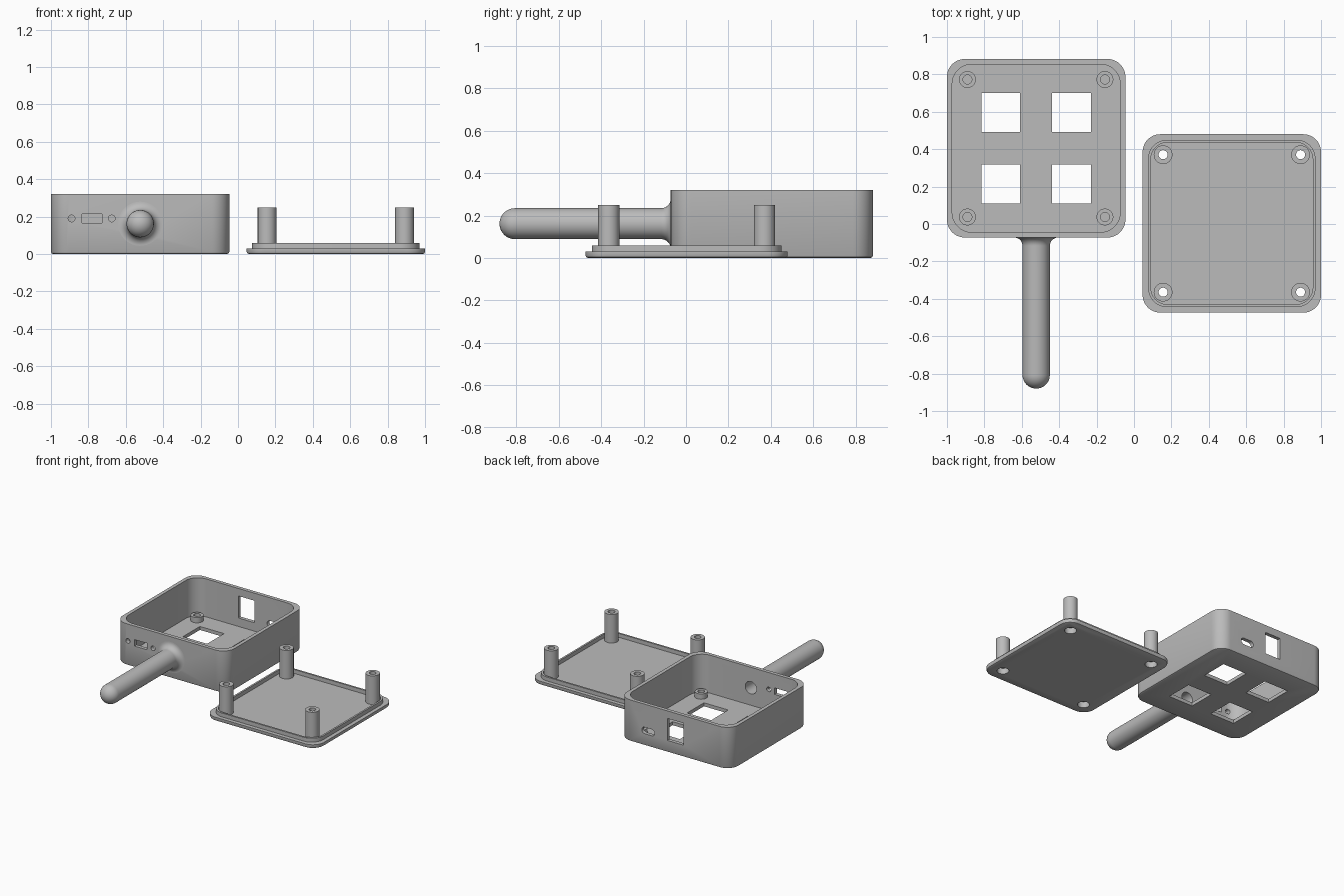
import bpy, bmesh, math
from mathutils import Matrix, Vector

if "Cube" in bpy.data.objects:
    bpy.data.objects.remove(bpy.data.objects["Cube"])

grey = bpy.data.materials.new("plain grey")
grey.diffuse_color = (0.5, 0.5, 0.5, 1)
grey.use_nodes = True
grey.node_tree.nodes["Principled BSDF"].inputs["Base Color"].default_value = grey.diffuse_color


def finish(name, bm, matrix=None, smooth=True):
    if matrix:
        bm.transform(matrix)
    bmesh.ops.remove_doubles(bm, verts=bm.verts, dist=1e-5)
    bmesh.ops.recalc_face_normals(bm, faces=bm.faces)
    me = bpy.data.meshes.new(name)
    bm.to_mesh(me)
    bm.free()
    me.materials.append(grey)
    ob = bpy.data.objects.new(name, me)
    bpy.context.collection.objects.link(ob)
    if smooth:
        shade(ob)
    return ob


def shade(ob):
    bpy.ops.object.select_all(action='DESELECT')
    ob.select_set(True)
    bpy.context.view_layer.objects.active = ob
    bpy.ops.object.shade_smooth_by_angle(angle=math.radians(30))


def bridge(bm, a, b):
    n = len(a)
    for i in range(n):
        bm.faces.new((a[i], a[(i + 1) % n], b[(i + 1) % n], b[i]))


def rounded_loft(name, rings, centre):
    """Stack of rounded squares (half size, corner radius, z), capped at both ends."""
    bm = bmesh.new()
    loops = []
    for half, r, z in rings:
        loop = []
        for q in range(4):
            mid = q * math.pi / 2 + math.pi / 4
            sx, sy = math.copysign(1, math.cos(mid)), math.copysign(1, math.sin(mid))
            for k in range(13):
                t = q * math.pi / 2 + k * math.pi / 24
                loop.append(bm.verts.new((sx * (half - r) + r * math.cos(t),
                                          sy * (half - r) + r * math.sin(t), z)))
        loops.append(loop)
    for a, b in zip(loops, loops[1:]):
        bridge(bm, a, b)
    bm.faces.new(loops[0])
    bm.faces.new(loops[-1])
    return finish(name, bm, Matrix.Translation((*centre, 0)), False)


def lathe(name, profile, matrix, closed=True, seg=40):
    """Revolve (radius, height) points round z."""
    bm = bmesh.new()
    vs = [bm.verts.new((r, 0, h)) for r, h in profile]
    pairs = list(zip(vs, vs[1:])) + ([(vs[-1], vs[0])] if closed else [])
    edges = [bm.edges.new(p) for p in pairs]
    bmesh.ops.spin(bm, geom=vs + edges, cent=(0, 0, 0), axis=(0, 0, 1),
                   angle=2 * math.pi, steps=seg)
    return finish(name, bm, matrix)


def add_box(bm, centre, size):
    m = Matrix.Translation(centre) @ Matrix.Diagonal((*size, 1))
    bmesh.ops.create_cube(bm, size=1, matrix=m)


def add_cylinder(bm, centre, r, depth, along_y=False):
    m = Matrix.Translation(centre)
    if along_y:
        m = m @ Matrix.Rotation(math.pi / 2, 4, 'X')
    bmesh.ops.create_cone(bm, cap_ends=True, segments=32, radius1=r, radius2=r,
                          depth=depth, matrix=m)


def cut(ob, bm):
    cutter = finish("cutter", bm, smooth=False)
    cutter.hide_render = True
    mod = ob.modifiers.new("openings", 'BOOLEAN')
    mod.operation, mod.solver, mod.object = 'DIFFERENCE', 'EXACT', cutter
    bpy.context.view_layer.objects.active = ob
    bpy.ops.object.modifier_apply(modifier=mod.name)
    bpy.data.objects.remove(cutter)
    shade(ob)


HALF, POST = 0.477, 0.3675
BX, BY = -0.523, 0.405      # case centre
LX, LY = 0.523, 0.003       # lid centre
FRONT, BACK = BY - HALF, BY + HALF
corners = [(sx, sy) for sx in (-1, 1) for sy in (-1, 1)]

# Open case with rounded corners and a softened bottom edge
case = rounded_loft("case", [
    (HALF - 0.012, 0.083, 0), (HALF - 0.004, 0.091, 0.004), (HALF, 0.095, 0.012),
    (HALF, 0.095, 0.32), (HALF - 0.028, 0.105, 0.32), (HALF - 0.028, 0.105, 0.027)], (BX, BY))

# Four square floor windows, front ports, handle bore and back ports
bm = bmesh.new()
for sx, sy in corners:
    add_box(bm, (BX + sx * 0.189, BY + sy * 0.191, 0), (0.207, 0.207, 0.2))
for x in (-0.89, -0.675):
    add_cylinder(bm, (x, FRONT, 0.19), 0.018, 0.12, True)
add_box(bm, (-0.78, FRONT, 0.19), (0.108, 0.12, 0.05))
add_cylinder(bm, (BX, FRONT, 0.162), 0.048, 0.12, True)
add_box(bm, (BX - 0.004, BACK, 0.177), (0.136, 0.12, 0.17))
cut(case, bm)

# Round-ended slot on the back
bm = bmesh.new()
slot = []
for k in range(26):
    t = (k if k < 13 else k - 1) * math.pi / 12 - math.pi / 2
    side = 1 if k < 13 else -1
    slot.append(Vector((-0.295 + side * 0.03 + 0.025 * math.cos(t), 0, 0.117 + 0.025 * math.sin(t))))
ends = [[bm.verts.new(p + Vector((0, y, 0))) for p in slot] for y in (BACK - 0.06, BACK + 0.06)]
bridge(bm, *ends)
bm.faces.new(ends[0])
bm.faces.new(ends[1])
cut(case, bm)

# Short blind standoffs inside the case
for sx, sy in corners:
    lathe("case_standoff", [(0, 0.02), (0.045, 0.02), (0.045, 0.068), (0.024, 0.068),
                            (0.024, 0.03), (0, 0.03)],
          Matrix.Translation((BX + sx * POST, BY + sy * POST, 0)), False)

# Hollow handle: flared root, straight shaft, domed tip
R, F, L = 0.073, 0.045, 0.808
profile = [(R + F, -0.01)]
profile += [(R + F - F * math.sin(t), F - F * math.cos(t))
            for t in (k * math.pi / 20 for k in range(11))]
profile += [(R * math.cos(t), L - R + R * math.sin(t))
            for t in (k * math.pi / 24 for k in range(12))]
profile += [(0, L), (0, 0.72), (0.048, 0.72), (0.048, -0.01)]
# the profile touches the axis at the tip, so the axis edge is left out
outer = profile[:-3]
inner = profile[-3:] + [profile[0]]
place = Matrix.Translation((BX, FRONT, 0.162)) @ Matrix.Rotation(math.pi / 2, 4, 'X')
lathe("handle", outer, place, False)
lathe("handle_bore", inner[:3], place, False)

# Lid: flange with a raised locating lip round a recessed panel
lid = rounded_loft("lid", [
    (HALF - 0.012, 0.083, 0), (HALF - 0.004, 0.091, 0.004), (HALF, 0.095, 0.012),
    (HALF, 0.095, 0.03), (HALF - 0.03, 0.1, 0.03), (HALF - 0.03, 0.1, 0.06),
    (HALF - 0.044, 0.09, 0.06), (HALF - 0.044, 0.09, 0.03)], (LX, LY))
bm = bmesh.new()
for sx, sy in corners:
    add_cylinder(bm, (LX + sx * POST, LY + sy * POST, 0), 0.042, 0.2)
cut(lid, bm)

# Tall screw posts with a recess underneath
for sx, sy in corners:
    lathe("lid_post", [(0.05, 0.02), (0.05, 0.25), (0.024, 0.25), (0.024, 0.045),
                       (0.042, 0.045), (0.042, 0.02)],
          Matrix.Translation((LX + sx * POST, LY + sy * POST, 0)))
